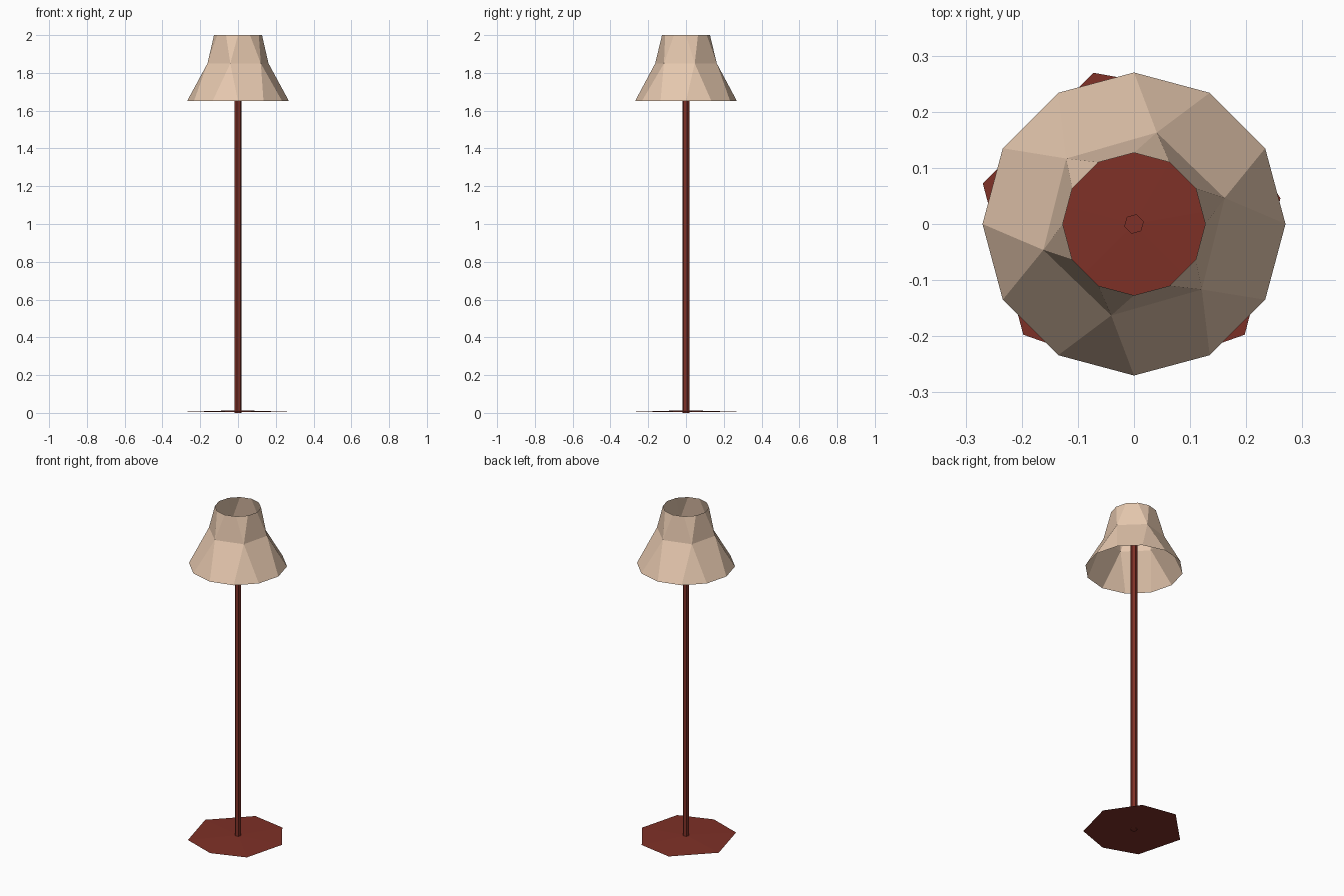
import bpy
import math

if "Cube" in bpy.data.objects:
    bpy.data.objects.remove(bpy.data.objects["Cube"])


def material(name, rgb):
    m = bpy.data.materials.new(name)
    m.diffuse_color = (*rgb, 1.0)
    m.use_nodes = True
    m.node_tree.nodes["Principled BSDF"].inputs["Base Color"].default_value = m.diffuse_color
    return m


def polar(radius, degrees, z):
    a = math.radians(degrees)
    return (radius * math.cos(a), radius * math.sin(a), z)


def make_object(name, verts, faces, mat):
    mesh = bpy.data.meshes.new(name)
    mesh.from_pydata(verts, [], faces)
    mesh.materials.append(mat)
    mesh.update()
    obj = bpy.data.objects.new(name, mesh)
    bpy.context.collection.objects.link(obj)
    return obj


cream = material("cream fabric", (0.78, 0.57, 0.42))
red = material("dark red metal", (0.21, 0.03, 0.02))

# Lampshade: open sheet, twelve-sided rims around a twisted six-sided waist
bottom = [polar(0.27, 30 * i, 1.65) for i in range(12)]
waist = [polar(0.168, 16 + 60 * i, 1.85) for i in range(6)]
top = [polar(0.127, 30 * i, 2.0) for i in range(12)]
faces = []
for i in range(6):
    a, b, c = 2 * i, 2 * i + 1, (2 * i + 2) % 12
    m, n = 12 + i, 12 + (i + 1) % 6
    faces += [(a, b, m), (b, c, n, m)]
    faces += [(m, 18 + b, 18 + a), (m, n, 18 + c, 18 + b)]
make_object("lampshade", bottom + waist + top, faces, cream)

# Base: thin seven-sided plate, slightly raised at the middle
corners = [(10, 0.265), (60, 0.268), (105, 0.279), (165, 0.279),
           (225, 0.279), (270, 0.267), (315, 0.279)]
rim = [polar(r, a, 0.006) for a, r in corners]
n = len(rim)
verts = rim + [(0, 0, 0.014)]
faces = [(i, (i + 1) % n, n) for i in range(n)]
faces.append(tuple(reversed(range(n))))
make_object("base", verts, faces, red)

# Pole: slim six-sided column reaching up inside the shade
sides = 6
verts = [polar(0.018, 15 + 60 * i, z) for z in (0.0, 1.85) for i in range(sides)]
faces = [(i, (i + 1) % sides, sides + (i + 1) % sides, sides + i) for i in range(sides)]
faces += [tuple(reversed(range(sides))), tuple(range(sides, 2 * sides))]
make_object("pole", verts, faces, red)
